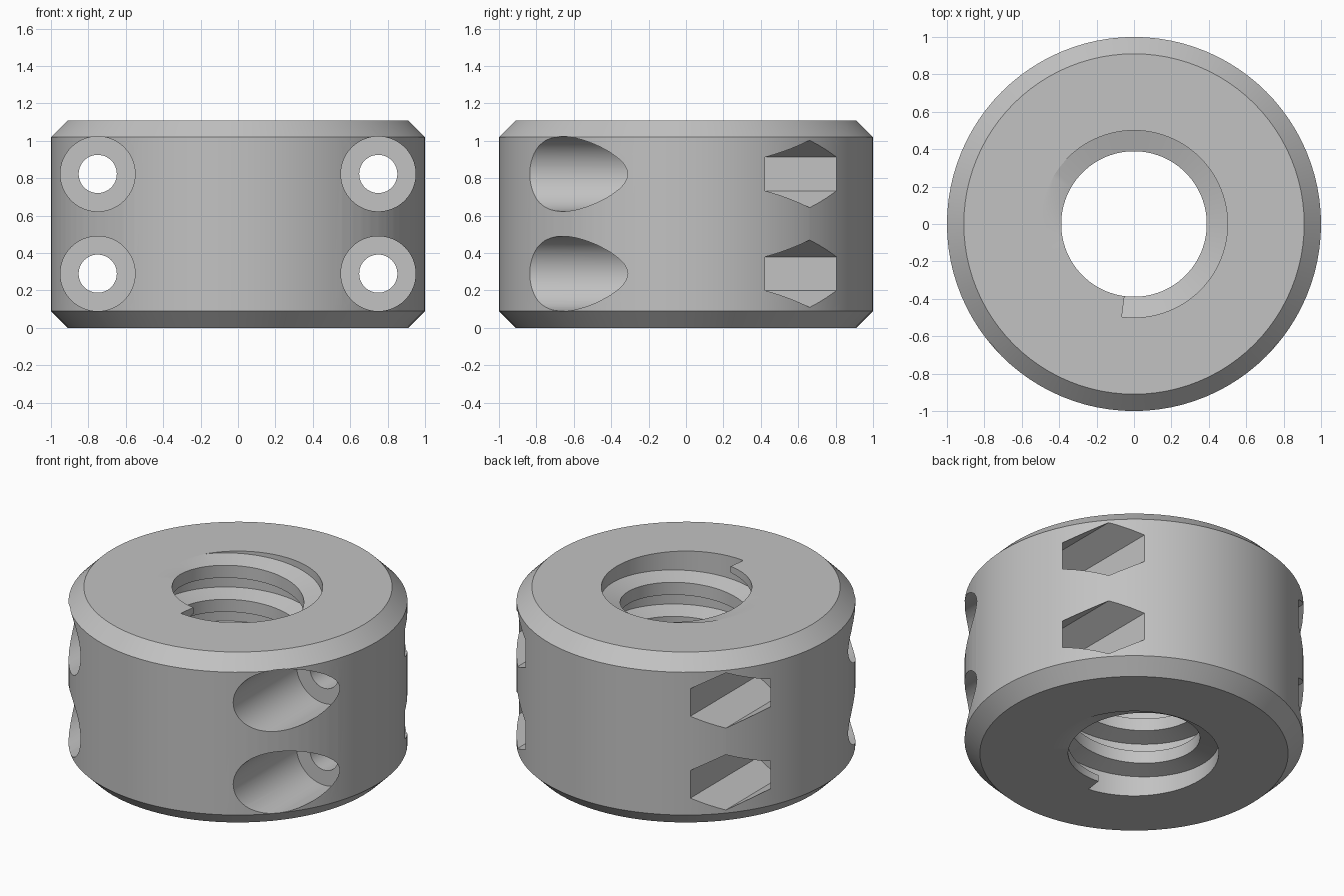
import bpy, bmesh, math
from mathutils import Matrix

if "Cube" in bpy.data.objects:
    bpy.data.objects.remove(bpy.data.objects["Cube"], do_unlink=True)

HEIGHT = 1.11
CHAMFER = 0.09
BORE = 0.5
PITCH = HEIGHT / 5
SEGMENTS = 96

steel = bpy.data.materials.new("grey_steel")
steel.use_nodes = True
GREY = (0.54, 0.54, 0.54, 1)
steel.diffuse_color = GREY
steel.node_tree.nodes["Principled BSDF"].inputs["Base Color"].default_value = GREY


def finish(name, bm):
    bmesh.ops.recalc_face_normals(bm, faces=bm.faces)
    mesh = bpy.data.meshes.new(name)
    bm.to_mesh(mesh)
    bm.free()
    mesh.materials.append(steel)
    obj = bpy.data.objects.new(name, mesh)
    bpy.context.collection.objects.link(obj)
    return obj


def lathe(name, profile):
    """Spin a closed (radius, z) profile around z."""
    bm = bmesh.new()
    rings = []
    for i in range(SEGMENTS):
        a = math.tau * i / SEGMENTS
        rings.append([bm.verts.new((r * math.cos(a), r * math.sin(a), z)) for r, z in profile])
    n = len(profile)
    for i in range(SEGMENTS):
        p, q = rings[i], rings[(i + 1) % SEGMENTS]
        for k in range(n):
            bm.faces.new((p[k], q[k], q[(k + 1) % n], p[(k + 1) % n]))
    return finish(name, bm)


def thread_ridge():
    """Sweep a trapezoid section up a right-handed helix, trimmed flush at both ends."""
    depth, crest, root = PITCH / 2, 0.183 * PITCH, 0.317 * PITCH
    section = [(BORE, -root), (BORE - depth, -crest), (BORE - depth, crest), (BORE, root)]
    n = len(section)
    bm = bmesh.new()
    rings = []
    for i in range(5 * SEGMENTS + 1):
        a = math.radians(262.5) + math.tau * i / SEGMENTS
        z = PITCH * i / SEGMENTS
        rings.append([bm.verts.new((r * math.cos(a), r * math.sin(a), z + h)) for r, h in section])
    for p, q in zip(rings, rings[1:]):
        for k in range(n):
            j = (k + 1) % n
            bm.faces.new((p[k], q[k], q[j], p[j]))
    bm.faces.new(rings[0])
    bm.faces.new(rings[-1])
    bmesh.ops.recalc_face_normals(bm, faces=bm.faces)
    for z, side in ((0, -1), (HEIGHT, 1)):
        cut = bmesh.ops.bisect_plane(bm, geom=bm.verts[:] + bm.edges[:] + bm.faces[:],
                                     plane_co=(0, 0, z), plane_no=(0, 0, side), clear_outer=True)
        rim = [e for e in cut["geom_cut"] if isinstance(e, bmesh.types.BMEdge)]
        bmesh.ops.triangle_fill(bm, use_beauty=True, edges=rim, normal=(0, 0, side))
    return finish("internal_thread", bm)


def rod(name, x, z, radius, y0, y1, sides):
    """Solid prism running along y, used as a cutter."""
    bm = bmesh.new()
    bmesh.ops.create_cone(bm, cap_ends=True, segments=sides, radius1=radius,
                          radius2=radius, depth=y1 - y0,
                          matrix=Matrix.Translation((x, (y0 + y1) / 2, z))
                          @ Matrix.Rotation(math.pi / 2, 4, 'X'))
    return finish(name, bm)


def cut(target, tool):
    mod = target.modifiers.new(tool.name, 'BOOLEAN')
    mod.object, mod.operation, mod.solver = tool, 'DIFFERENCE', 'EXACT'
    bpy.context.view_layer.objects.active = target
    bpy.ops.object.modifier_apply(modifier=mod.name)
    bpy.data.objects.remove(tool, do_unlink=True)


# Chamfered collar with a plain bore, and the thread standing inside it
edge = 1 - CHAMFER
collar = lathe("collar", [(BORE, 0), (edge, 0), (1, CHAMFER), (1, HEIGHT - CHAMFER),
                          (edge, HEIGHT), (BORE, HEIGHT)])
thread = thread_ridge()

# Clamp bolt holes: round counterbore at the front, hex nut pocket at the back
for x in (-0.75, 0.75):
    for z in (0.29, 0.823):
        cut(collar, rod("bolt_hole", x, z, 0.102, -1.3, 1.3, 48))
        cut(collar, rod("counterbore", x, z, 0.2, -1.3, -0.185, 64))
        cut(collar, rod("nut_pocket", x, z, 0.18, 0.11, 1.3, 6))

# Smooth the round walls, keep machined edges crisp
bpy.ops.object.select_all(action='DESELECT')
for obj in (collar, thread):
    obj.select_set(True)
bpy.context.view_layer.objects.active = collar
bpy.ops.object.shade_smooth_by_angle(angle=math.radians(25))
